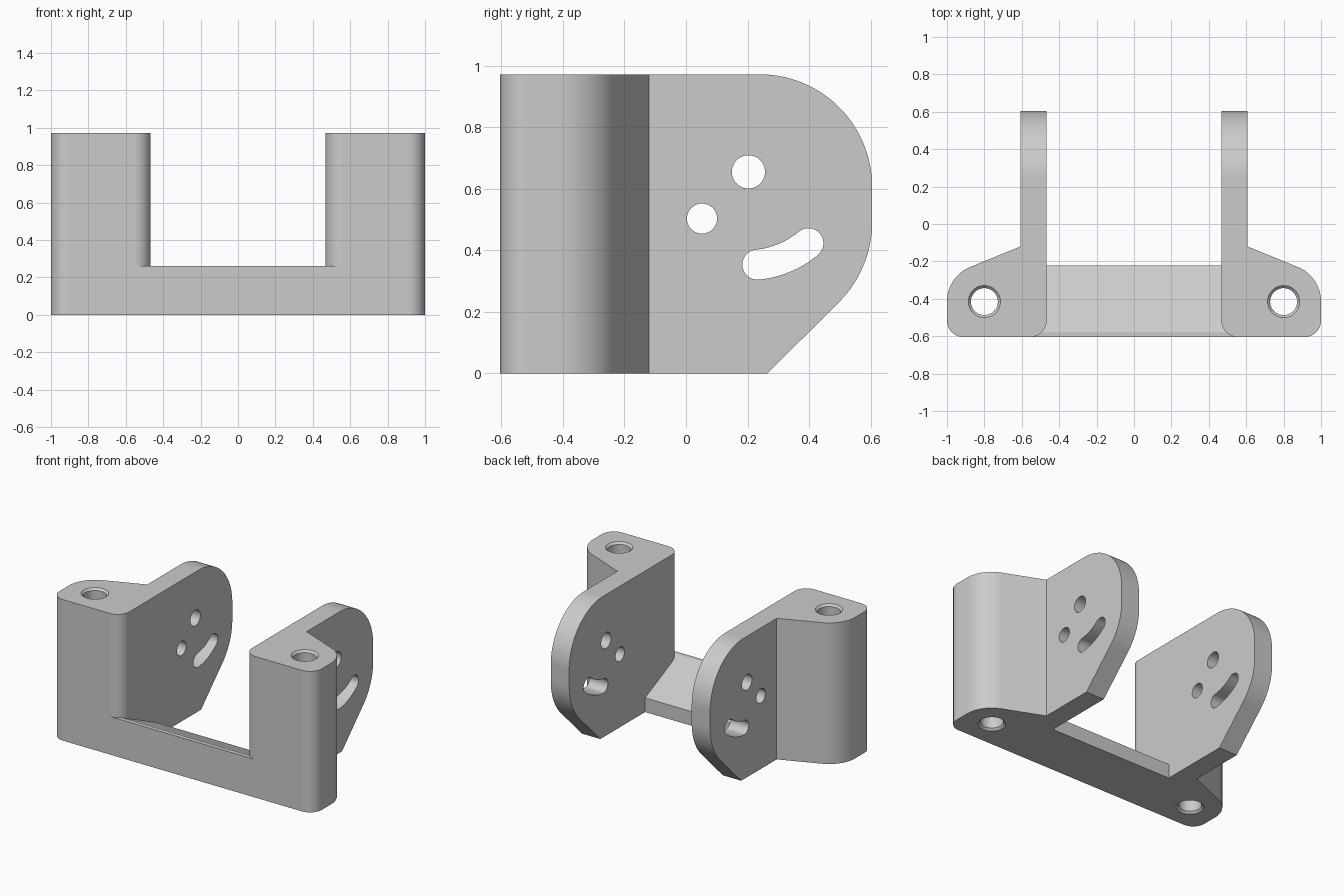
import bpy
import bmesh
from math import cos, sin, radians

cube = bpy.data.objects.get("Cube")
if cube:
    bpy.data.objects.remove(cube, do_unlink=True)

HEIGHT = 0.972
INNER, OUTER = 0.467, 0.607      # side plate faces
FRONT = -0.605

grey = bpy.data.materials.new("plain grey")
grey.use_nodes = True
grey.diffuse_color = (0.6, 0.6, 0.6, 1)
grey.node_tree.nodes["Principled BSDF"].inputs["Base Color"].default_value = (0.6, 0.6, 0.6, 1)


def arc(cx, cy, r, start, end, steps=16):
    angles = [radians(start + (end - start) * i / steps) for i in range(steps + 1)]
    return [(cx + r * cos(a), cy + r * sin(a)) for a in angles]


def loft(name, rings):
    """Closed solid through a list of equal-length rings of 3D points."""
    bm = bmesh.new()
    loops = [[bm.verts.new(p) for p in ring] for ring in rings]
    for low, high in zip(loops, loops[1:]):
        for i in range(len(low)):
            j = (i + 1) % len(low)
            bm.faces.new((low[i], low[j], high[j], high[i]))
    bm.faces.new(loops[0][::-1])
    bm.faces.new(loops[-1])
    bmesh.ops.remove_doubles(bm, verts=bm.verts, dist=1e-5)
    bmesh.ops.recalc_face_normals(bm, faces=bm.faces)
    mesh = bpy.data.meshes.new(name)
    bm.to_mesh(mesh)
    bm.free()
    mesh.materials.append(grey)
    obj = bpy.data.objects.new(name, mesh)
    bpy.context.collection.objects.link(obj)
    return obj


def prism_x(name, outline, lo, hi):
    return loft(name, [[(x, y, z) for y, z in outline] for x in (lo, hi)])


def prism_z(name, outline, lo, hi):
    return loft(name, [[(x, y, z) for x, y in outline] for z in (lo, hi)])


def apply(obj, mod):
    bpy.context.view_layer.objects.active = obj
    bpy.ops.object.modifier_apply(modifier=mod.name)


def combine(obj, other, operation):
    mod = obj.modifiers.new(operation.lower(), "BOOLEAN")
    mod.operation = operation
    mod.solver = "EXACT"
    mod.object = other
    apply(obj, mod)
    bpy.data.objects.remove(other, do_unlink=True)


# Pillar and plate: plan outline trimmed by the side profile
plan = (arc(INNER + 0.09, FRONT + 0.09, 0.09, 180, 270)
        + arc(0.91, FRONT + 0.09, 0.09, 270, 360)
        + arc(0.8, -0.415, 0.2, 0, 70, 24)
        + [(OUTER, -0.12), (OUTER, 0.7), (INNER, 0.7)])
bracket = prism_z("bracket", plan, -0.1, 1.1)

side = ([(-0.8, 0), (0.265, 0)]
        + arc(0.236, 0.492, 0.369, -45, 0, 20)
        + arc(0.24, HEIGHT - 0.365, 0.365, 0, 90, 32)
        + [(-0.8, HEIGHT)])
combine(bracket, prism_x("side_profile", side, 0.3, 1.2), "INTERSECT")

# Vertical screw hole, chamfered at both ends
steps = [(-0.02, 0.106), (0.014, 0.072), (HEIGHT - 0.014, 0.072), (HEIGHT + 0.02, 0.106)]
rod = loft("screw_hole", [[(x, y, z) for x, y in arc(0.8, -0.415, r, 0, 360, 48)[:-1]]
                          for z, r in steps])
combine(bracket, rod, "DIFFERENCE")

# Pivot holes and the curved slot around the upper one
pivot = (0.203, 0.655)
for centre, r in ((pivot, 0.054), ((0.052, 0.503), 0.049)):
    hole = prism_x("pivot_hole", arc(*centre, r, 0, 360, 40)[:-1], 0.4, 0.7)
    combine(bracket, hole, "DIFFERENCE")

reach, half, a0, a1 = 0.303, 0.049, -84.5, -50
start = arc(*pivot, reach, a0, a1, 1)[0]
end = arc(*pivot, reach, a0, a1, 1)[1]
slot = (arc(*pivot, reach + half, a0, a1)[:-1]
        + arc(*end, half, a1, a1 + 180)[:-1]
        + arc(*pivot, reach - half, a1, a0)[:-1]
        + arc(*start, half, a0 + 180, a0 + 360)[:-1])
combine(bracket, prism_x("curved_slot", slot, 0.4, 0.7), "DIFFERENCE")

# Second side
apply(bracket, bracket.modifiers.new("mirror", "MIRROR"))

# Crossbar with a sloping top
bar = [(FRONT, 0), (-0.222, 0), (-0.222, 0.098), (-0.577, 0.262), (FRONT, 0.262)]
combine(bracket, prism_x("crossbar", bar, -0.58, 0.58), "UNION")

# Smooth curves, crisp edges
bpy.ops.object.select_all(action="DESELECT")
bracket.select_set(True)
bpy.context.view_layer.objects.active = bracket
bpy.ops.object.shade_smooth_by_angle(angle=radians(20))
weighted = bracket.modifiers.new("weighted_normals", "WEIGHTED_NORMAL")
weighted.keep_sharp = True
